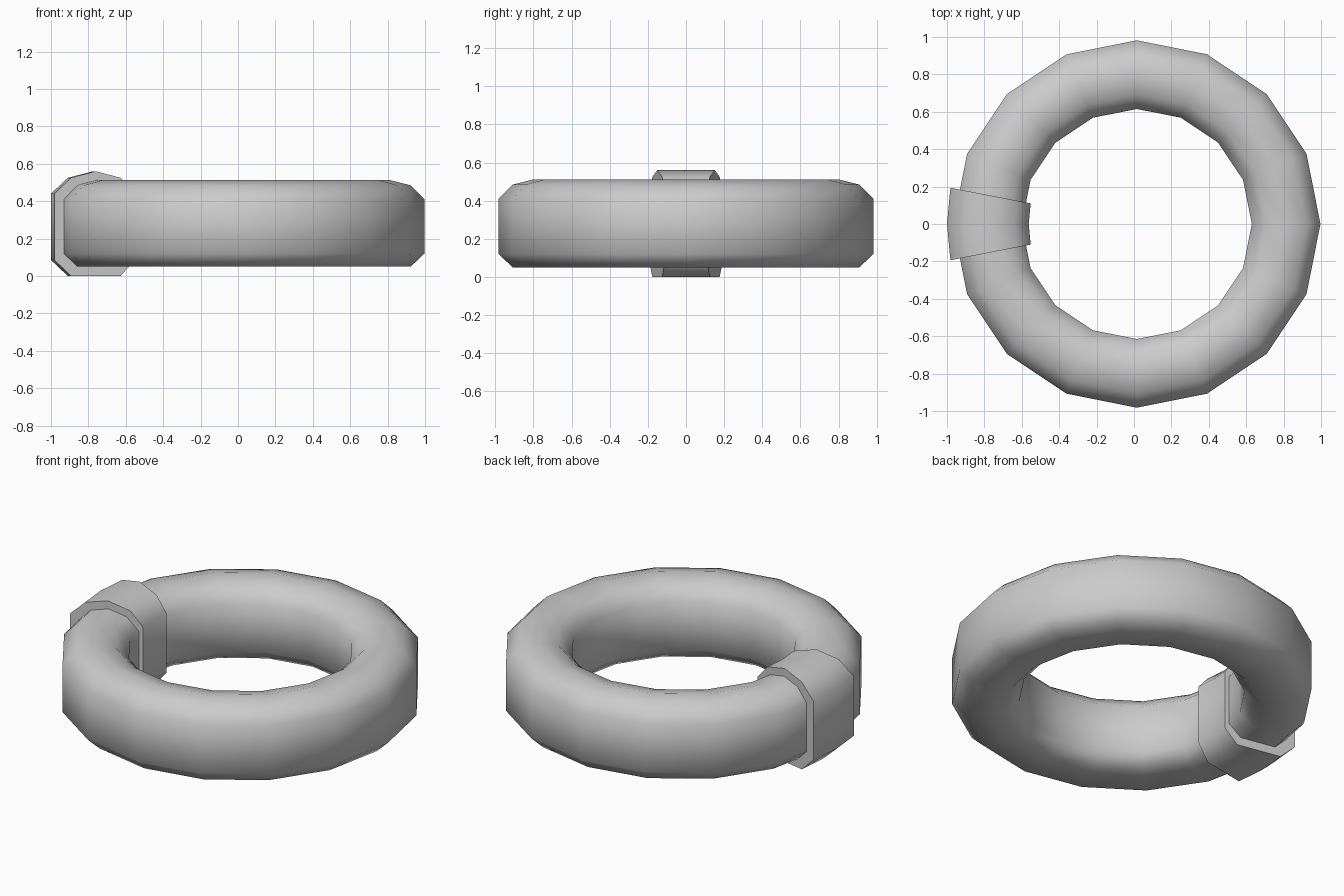
import bpy, bmesh
from math import cos, sin, radians

if "Cube" in bpy.data.objects:
    bpy.data.objects.remove(bpy.data.objects["Cube"])

CX = 0.015  # ring axis is shifted slightly because the clasp adds width on -x


def sweep(name, profile, angles, closed, smooth_angle):
    """Sweep an (r, z) profile around the ring axis."""
    bm = bmesh.new()
    rings = [[bm.verts.new((CX + r * cos(a), r * sin(a), z)) for r, z in profile]
             for a in map(radians, angles)]
    n = len(profile)
    pairs = list(zip(rings, rings[1:]))
    if closed:
        pairs.append((rings[-1], rings[0]))
    for a, b in pairs:
        for i in range(n):
            j = (i + 1) % n
            bm.faces.new((a[i], a[j], b[j], b[i]))
    if not closed:
        bm.faces.new(rings[0])
        bm.faces.new(rings[-1])
    bmesh.ops.recalc_face_normals(bm, faces=bm.faces[:])
    mesh = bpy.data.meshes.new(name)
    bm.to_mesh(mesh)
    bm.free()
    ob = bpy.data.objects.new(name, mesh)
    bpy.context.collection.objects.link(ob)
    bpy.ops.object.select_all(action='DESELECT')
    ob.select_set(True)
    bpy.context.view_layer.objects.active = ob
    bpy.ops.object.shade_smooth_by_angle(angle=radians(smooth_angle))
    return ob


# Main ring: 16 segments
ring_profile = [(0.982, 0.12), (0.982, 0.41), (0.908, 0.485), (0.80, 0.512),
                (0.69, 0.485), (0.615, 0.41), (0.615, 0.12), (0.69, 0.05), (0.908, 0.05)]
sweep("ring", ring_profile, [i * 22.5 for i in range(16)], True, 60)

# Thicker clasp sleeve wrapped around the ring on the left side
sleeve_profile = [(1.015, 0.085), (1.015, 0.44), (0.925, 0.525), (0.79, 0.56),
                  (0.655, 0.525), (0.578, 0.44), (0.578, 0.085), (0.655, 0.0), (0.925, 0.0)]
sweep("clasp_sleeve", sleeve_profile, [169, 180, 191], False, 60)
